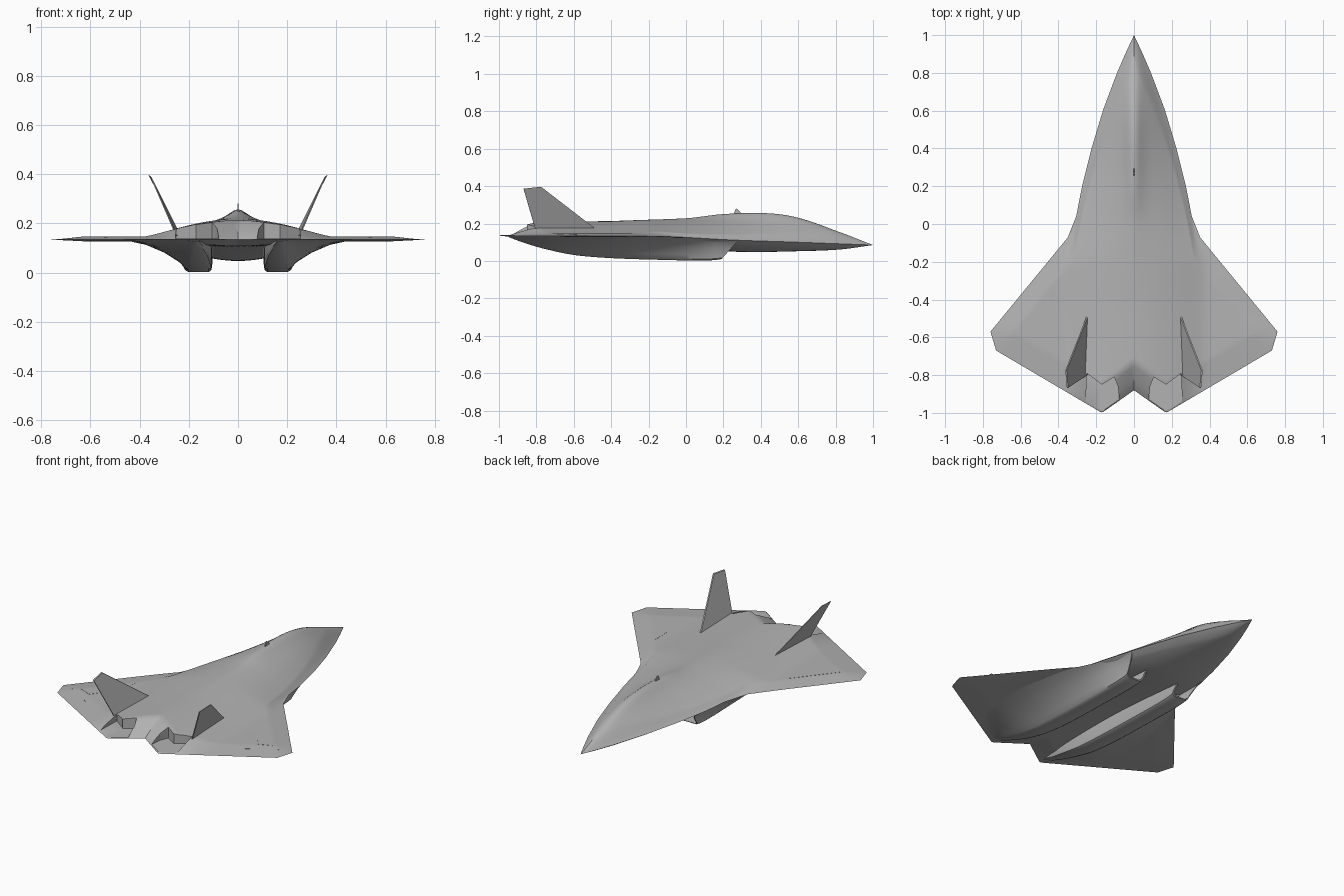
import bpy, bmesh
from mathutils import Vector

if "Cube" in bpy.data.objects:
    bpy.data.objects.remove(bpy.data.objects["Cube"])

grey = bpy.data.materials.new("airframe grey")
grey.use_nodes = True
grey.diffuse_color = (0.45, 0.45, 0.45, 1)
grey.node_tree.nodes["Principled BSDF"].inputs["Base Color"].default_value = (0.45, 0.45, 0.45, 1)


def curve(points, smooth=True):
    """Function through (position, value) points, positions ascending."""
    n = len(points)

    def slope(i):
        a, b = points[max(i - 1, 0)], points[min(i + 1, n - 1)]
        return (b[1] - a[1]) / (b[0] - a[0])

    def value(t):
        t = min(max(t, points[0][0]), points[-1][0])
        i = next(k for k in range(n - 1) if t <= points[k + 1][0])
        (a, va), (b, vb) = points[i], points[i + 1]
        s, d = (t - a) / (b - a), b - a
        if not smooth:
            return va + (vb - va) * s
        return ((1 + 2 * s) * (1 - s) ** 2 * va + s * (1 - s) ** 2 * d * slope(i)
                + s * s * (3 - 2 * s) * vb + s * s * (s - 1) * d * slope(i + 1))
    return value


def finish(name, bm, angle=0.6):
    bmesh.ops.recalc_face_normals(bm, faces=bm.faces)
    mesh = bpy.data.meshes.new(name)
    bm.to_mesh(mesh)
    bm.free()
    obj = bpy.data.objects.new(name, mesh)
    bpy.context.collection.objects.link(obj)
    mesh.materials.append(grey)
    select(obj)
    bpy.ops.object.shade_smooth_by_angle(angle=angle)
    return obj


def select(obj):
    bpy.ops.object.select_all(action='DESELECT')
    obj.select_set(True)
    bpy.context.view_layer.objects.active = obj


def bridge(bm, a, b):
    for i in range(len(a)):
        j = (i + 1) % len(a)
        bm.faces.new((a[i], a[j], b[j], b[i]))


def prism(name, lower, upper):
    bm = bmesh.new()
    a, b = ([bm.verts.new(p) for p in ring] for ring in (lower, upper))
    bridge(bm, a, b)
    bm.faces.new(a)
    bm.faces.new(b)
    return finish(name, bm)


# Planform edges and height curves
nose = [(0, 1), (.04, .915), (.09, .8), (.165, .6), (.225, .4), (.275, .2), (.314, 0), (.325, -.04)]
leading = curve(nose + [(.76, -.57)], False)
trailing = curve([(0, -.88), (.17, -1), (.73, -.67), (.76, -.57)], False)
body_width = curve([(-1, .38), (-.2, .38)] + [(y, x) for x, y in reversed(nose)], False)
edge = curve([(-1, .135), (-.5, .133), (-.1, .13), (.25, .112), (.6, .1), (1, .085)])
crown = curve([(-1, .066), (-.5, .066), (-.1, .075), (.2, .088), (.5, .088), (.7, .062), (.85, .03), (1, 0)])
canopy = curve([(-.4, 0), (0, .01), (.2, .035), (.4, .046), (.6, .04), (.8, .015), (1, 0)])
belly = curve([(-1, .005), (-.8, .018), (-.3, .03), (.1, .05), (.3, .056), (.6, .042), (.8, .027), (1, 0)])


def heights(x, y):
    """Upper and lower skin heights."""
    x = abs(x)
    s = min(x / max(body_width(y), 1e-4), 1)
    ahead, behind = max(leading(x) - y, 0), max(y - trailing(x), 0)
    taper = min(behind / .15, 1) ** .8
    wing = min(ahead / .15, 1) * min(behind / .15, 1)
    top = crown(y) * (1 - s * s) ** 1.3 + canopy(y) / (1 + (x / .055) ** 2) * (1 - s * s)
    z = edge(y)
    return z + top * taper + .013 * wing, z - belly(y) * (1 - s * s) * taper - .006 * wing


# Blended fuselage and wing
half = [i * .0125 for i in range(27)] + [.325 + .405 * i / 16 for i in range(1, 17)] + [.76]
columns = [-x for x in reversed(half[1:])] + half
rows = 72
bm = bmesh.new()
for side in (0, 1):
    grid = []
    for x in columns:
        front, back = leading(abs(x)), trailing(abs(x))
        ys = [front + (back - front) * r / rows for r in range(rows + 1)]
        grid.append([bm.verts.new((x, y, heights(x, y)[side])) for y in ys])
    for a, b in zip(grid, grid[1:]):
        for r in range(rows):
            bm.faces.new((a[r], b[r], b[r + 1], a[r + 1]))
bmesh.ops.remove_doubles(bm, verts=bm.verts, dist=1e-5)
bmesh.ops.dissolve_degenerate(bm, edges=bm.edges, dist=1e-6)
body = finish("blended_body", bm)

# Exhaust troughs with pointed upper lips, cut down to the tail deck
trough = [(.105, -.81), (.17, -.85), (.25, -.79), (.26, -1.1), (.06, -1.1), (.085, -.86)]
for sign in (-1, 1):
    cutter = prism("exhaust_cutter", [(sign * x, y, .139) for x, y in trough],
                   [(sign * x, y, .4) for x, y in trough])
    cutter.hide_render = True
    select(body)
    cut = body.modifiers.new("exhaust", 'BOOLEAN')
    cut.operation, cut.solver, cut.object = 'DIFFERENCE', 'EXACT', cutter
    bpy.ops.object.modifier_apply(modifier=cut.name)
    bpy.data.objects.remove(cutter)
select(body)
bpy.ops.object.shade_smooth_by_angle(angle=0.6)

# Engine nacelles: station, bottom, inner wall, outer wall, fairing edge
stations = [(-.95, .128, .16, .18, .22), (-.87, .098, .14, .19, .32), (-.75, .063, .12, .2, .42),
            (-.6, .032, .11, .21, .45), (-.4, .015, .105, .215, .45), (-.1, .005, .105, .215, .36),
            (.1, .002, .105, .215, .285), (.22, .01, .105, .215, .255)]
bottom, inner, outer, fairing = (curve([(s[0], s[k]) for s in stations]) for k in range(1, 5))


def section(y):
    z0, a, b, c = bottom(y), inner(y), outer(y), fairing(y)
    h = edge(y) - .002 - z0
    ring = [(a, 1), (a, .2), (a + .004, .06), (a + .015, 0), (b - .015, 0), (b, .07)]
    ring += [(b + (c - b) * f, g) for f, g in ((.1, .25), (.36, .57), (.66, .84), (1, 1))]
    return [Vector((x, y, z0 + h * g)) for x, g in ring]


for sign, label in ((1, "left"), (-1, "right")):
    flip = Vector((sign, 1, 1))
    rings = [section(.16 - 1.11 * i / 36) for i in range(37)]
    # Swept intake lip and recessed duct
    lip = [Vector((p.x, .19 + .9 * (p.z - .01), p.z)) for p in section(.22)]
    centre = sum(lip, Vector()) / len(lip)
    mouth = [p.lerp(centre, .12) for p in lip]
    duct = [p - Vector((0, .16, 0)) for p in mouth]
    bm = bmesh.new()
    loops = [[bm.verts.new(p * flip) for p in ring] for ring in [duct, mouth, lip] + rings]
    for a, b in zip(loops, loops[1:]):
        bridge(bm, a, b)
    bm.faces.new(loops[0])
    bm.faces.new(loops[-1])
    finish(label + "_nacelle", bm)

    # Canted tail fin
    fin = [(.24, -.47, .16), (.25, -.8, .15), (.352, -.868, .385), (.36, -.775, .395)]
    skin = Vector((.0035, 0, .0015))
    prism(label + "_tail_fin", [(Vector(p) - skin) * flip for p in fin],
          [(Vector(p) + skin) * flip for p in fin])

    # Wing hatch and flap hinge strip
    for name, shape in (("wing_hatch", [(.44, -.34), (.44, -.45), (.56, -.61), (.635, -.58)]),
                        ("hinge_strip", [(.53, -.69), (.69, -.59), (.69, -.583), (.53, -.683)])):
        low, high = ([(sign * x, y, heights(x, y)[0] + lift) for x, y in shape]
                     for lift in (-.003, .001))
        prism(label + "_" + name, low, high)

# Small blade aerial behind the canopy
blade = [(.25, .235), (.3, .235), (.29, .262), (.27, .28), (.265, .278)]
prism("spine_aerial", [(-.003, y, z) for y, z in blade], [(.003, y, z) for y, z in blade])
